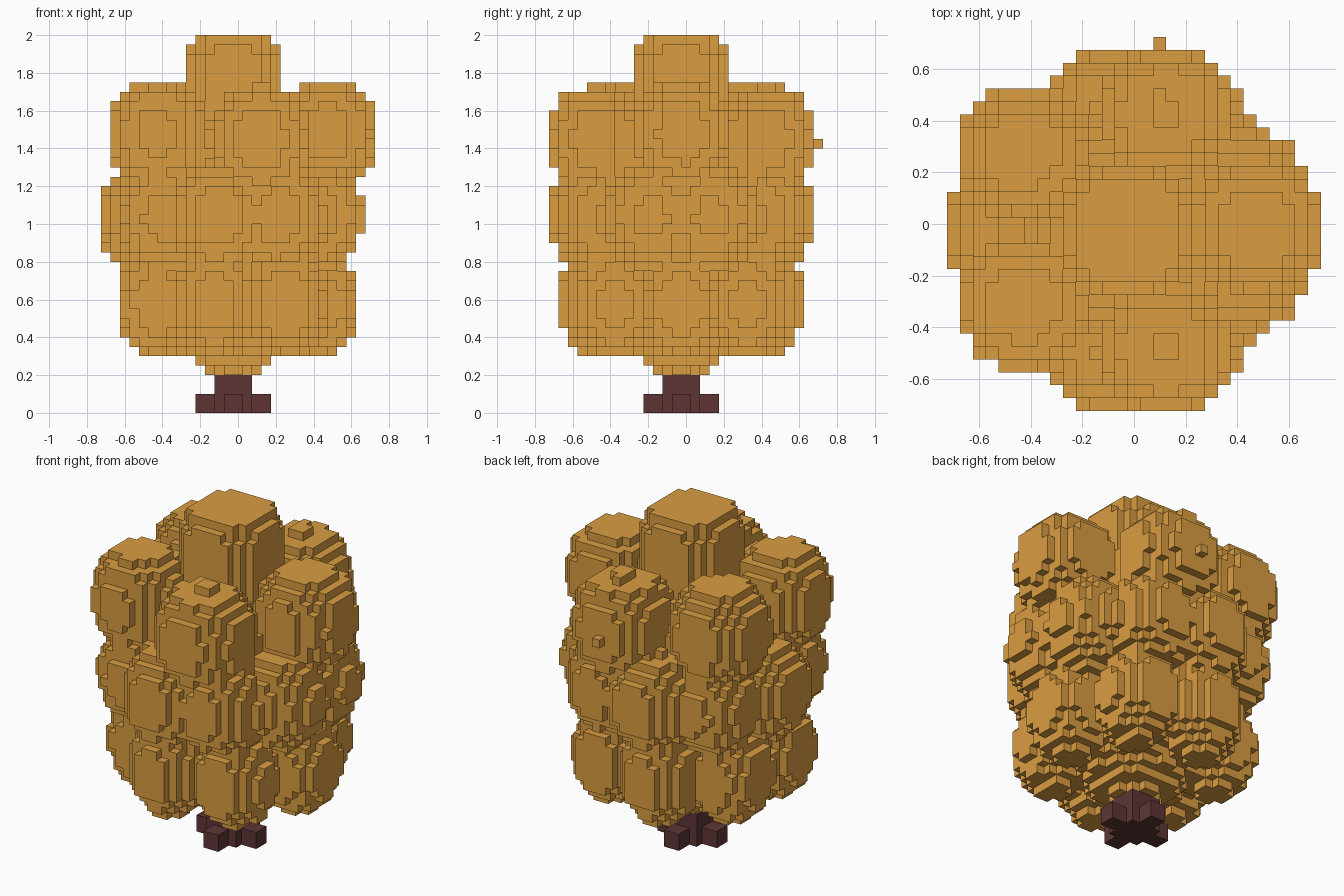
import bpy, bmesh, math
from mathutils import Vector

if "Cube" in bpy.data.objects:
    bpy.data.objects.remove(bpy.data.objects["Cube"], do_unlink=True)

V = 0.05          # block size
AXIS = -0.025     # tree axis in x and y


def material(name, rgb):
    m = bpy.data.materials.new(name)
    m.use_nodes = True
    m.diffuse_color = (*rgb, 1)
    m.node_tree.nodes["Principled BSDF"].inputs["Base Color"].default_value = (*rgb, 1)
    return m


def block_object(name, cells, mat):
    """Mesh only the exposed sides of a set of grid blocks."""
    bm = bmesh.new()
    cache = {}

    def vert(p):
        key = tuple(round(c * 1000) for c in p)
        if key not in cache:
            cache[key] = bm.verts.new(p)
        return cache[key]

    for c in cells:
        centre = Vector((c[0] * V, c[1] * V, (c[2] + 0.5) * V))
        for axis in range(3):
            for s in (-1, 1):
                near = list(c)
                near[axis] += s
                if tuple(near) in cells:
                    continue
                n, u, w = Vector(), Vector(), Vector()
                n[axis] = s * V / 2
                u[(axis + 1) % 3] = V / 2
                w[(axis + 2) % 3] = s * V / 2
                bm.faces.new([vert(centre + n + a * u + b * w)
                              for a, b in ((-1, -1), (1, -1), (1, 1), (-1, 1))])
    mesh = bpy.data.meshes.new(name)
    bm.to_mesh(mesh)
    bm.free()
    mesh.materials.append(mat)
    obj = bpy.data.objects.new(name, mesh)
    bpy.context.collection.objects.link(obj)
    return obj


def box(x0, x1, y0, y1, z0, z1):
    return {(x, y, z) for x in range(x0, x1) for y in range(y0, y1) for z in range(z0, z1)}


def blob(x, y, z, r, rz, p):
    """Blocks inside a rounded, slightly boxy clump of leaves."""
    cells = set()
    for i in range(-16, 17):
        for j in range(-16, 17):
            d = math.hypot(i * V - x, j * V - y) / r
            if d > 1:
                continue
            for k in range(4, 40):
                if d ** p + (abs((k + 0.5) * V - z) / rz) ** p <= 1:
                    cells.add((i, j, k))
    return cells


def ring(count, start, radius, z, r, rz, p):
    cells = set()
    for i in range(count):
        a = math.radians(start + 360 * i / count)
        cells |= blob(AXIS + radius * math.cos(a), AXIS + radius * math.sin(a), z, r, rz, p)
    return cells


leaf = material("autumn leaf", (0.70, 0.34, 0.053))
bark = material("dark bark", (0.112, 0.036, 0.036))

# Trunk: square column with four root stubs
trunk = box(-2, 2, -2, 2, 0, 4) | box(-4, 4, -1, 1, 0, 2) | box(-1, 1, -4, 4, 0, 2)
block_object("trunk", trunk, bark)

# Canopy: core, crown, and lower and middle rings of leaf clumps
canopy = blob(AXIS, AXIS, 0.95, 0.50, 0.75, 2)
canopy |= blob(AXIS, AXIS, 1.60, 0.27, 0.43, 4)
canopy |= ring(7, 0, 0.45, 0.58, 0.22, 0.28, 2)
canopy |= ring(9, 180, 0.48, 1.04, 0.2425, 0.29, 2)
# Upper clumps, slightly uneven in position and height
for x, y, z in ((0.475, -0.02, 1.49), (0.12, 0.43, 1.45), (-0.43, 0.28, 1.48),
                (-0.43, -0.31, 1.48), (0.12, -0.48, 1.45)):
    canopy |= blob(x, y, z, 0.26, 0.28, 2.4)
# Loose single leaves
canopy |= {(2, 14, 28), (2, 10, 34)}
block_object("canopy", canopy, leaf)
